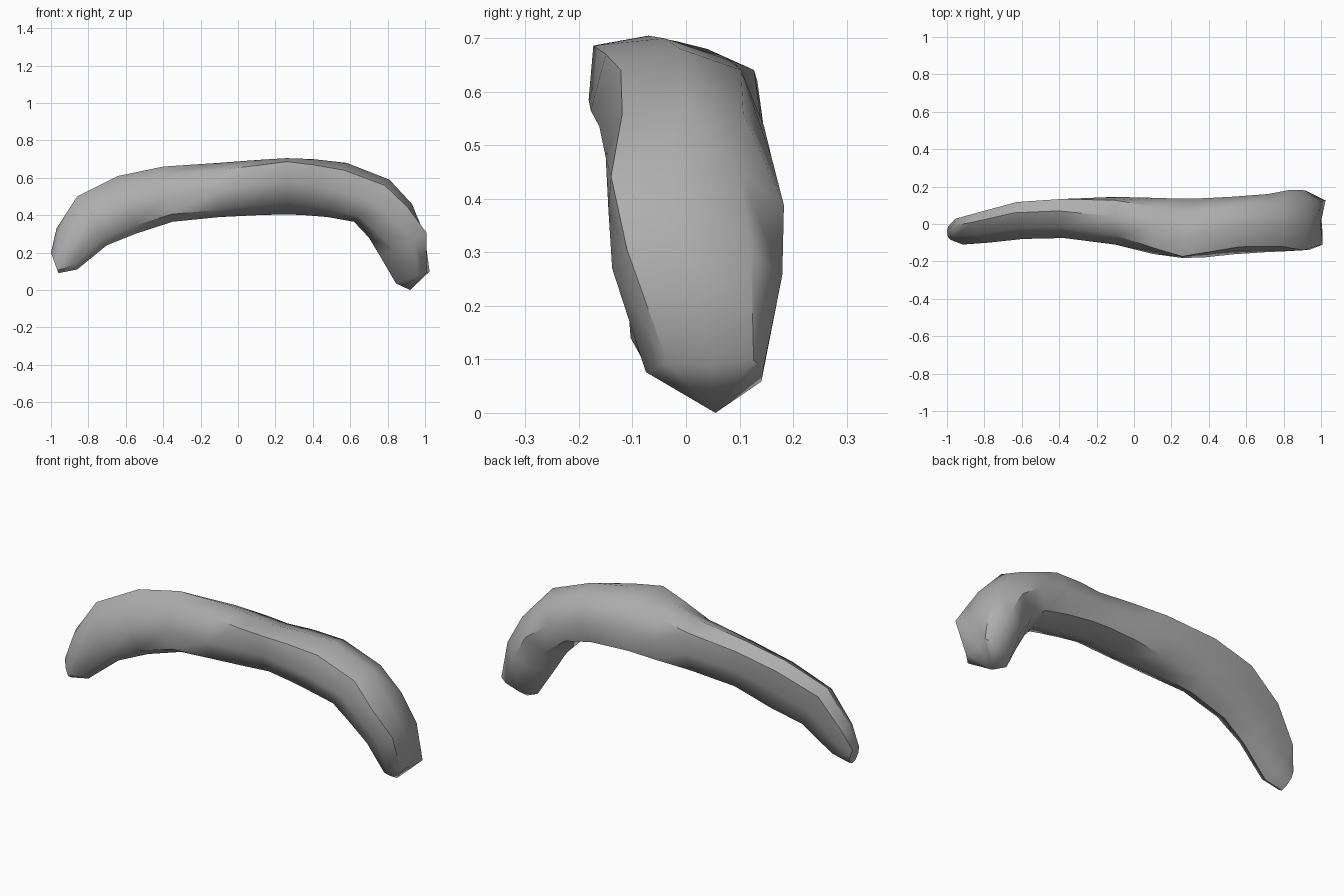
import bpy, bmesh, math
from mathutils import Vector

cube = bpy.data.objects.get("Cube")
if cube:
    bpy.data.objects.remove(cube)

# One plain grey for the whole body
grey = bpy.data.materials.new("plain grey")
grey.use_nodes = True
colour = (0.42, 0.42, 0.42, 1)
grey.diffuse_color = colour
grey.node_tree.nodes["Principled BSDF"].inputs["Base Color"].default_value = colour

# Cross-sections: outer point, inner point, front y and rise, back y and rise
# (rise runs from -1 at the inner point to 1 at the outer point)
sections = [
    ((-1, -.04, .2), (-.96, -.06, .09), (-.085, 0), (-.01, 0)),
    ((-.97, -.01, .33), (-.86, -.06, .11), (-.11, 0), (.02, 0)),
    ((-.86, .01, .5), (-.7, -.03, .24), (-.1, 0), (.06, 0)),
    ((-.64, .06, .61), (-.55, .01, .3), (-.08, 0), (.11, 0)),
    ((-.4, .07, .66), (-.35, .01, .365), (-.075, 0), (.13, 0)),
    ((-.1, .04, .68), (-.1, .01, .39), (-.11, 0), (.145, 0)),
    ((.1, -.02, .695), (.1, .02, .4), (-.16, .1), (.14, 0)),
    ((.26, -.07, .705), (.26, .02, .405), (-.182, .2), (.135, 0)),
    ((.4, -.04, .7), (.36, .02, .4), (-.178, .1), (.138, 0)),
    ((.58, -.01, .68), (.48, .01, .39), (-.162, 0), (.146, 0)),
    ((.81, -.01, .59), (.62, .01, .365), (-.15, 0), (.16, 0)),
    ((.93, -.035, .46), (.7, .03, .28), (-.145, .1), (.183, .2)),
    ((.997, 0, .3), (.76, .04, .18), (-.138, .5), (.18, .3)),
    ((1, .05, .09), (.845, .07, .035), (-.075, .5), (.145, .8)),
]
SIDES = 8


def add_ring(bm, outer, inner, front, back):
    """Round off the four outermost points of a section into an octagon."""
    outer, inner = Vector(outer), Vector(inner)
    centre = (outer + inner) / 2
    centre.y = (front[0] + back[0]) / 2
    half = (outer - inner) / 2

    def side(y, rise):
        return Vector((half.x * rise, y - centre.y, half.z * rise))

    spokes = [outer - centre, side(*back), inner - centre, side(*front)]
    ring = []
    for i, spoke in enumerate(spokes):
        diagonal = (spoke + spokes[(i + 1) % 4]) * .73
        ring += [bm.verts.new(centre + spoke), bm.verts.new(centre + diagonal)]
    return ring


# Curved body lofted through the sections
bm = bmesh.new()
rings = [add_ring(bm, *s) for s in sections]
for a, b in zip(rings, rings[1:]):
    for k in range(SIDES):
        n = (k + 1) % SIDES
        bm.faces.new((a[k], a[n], b[n], b[k]))

# Blunt left end and pointed right tip
bm.faces.new(rings[0])
tip = bm.verts.new((.92, .055, 0))
for k in range(SIDES):
    bm.faces.new((rings[-1][k], rings[-1][(k + 1) % SIDES], tip))
bmesh.ops.recalc_face_normals(bm, faces=bm.faces)

mesh = bpy.data.meshes.new("curved_body")
bm.to_mesh(mesh)
bm.free()
mesh.materials.append(grey)
body = bpy.data.objects.new("curved_body", mesh)
bpy.context.collection.objects.link(body)

# Soft shading that keeps the sharper creases
bpy.ops.object.select_all(action='DESELECT')
body.select_set(True)
bpy.context.view_layer.objects.active = body
bpy.ops.object.shade_smooth_by_angle(angle=math.radians(48))
